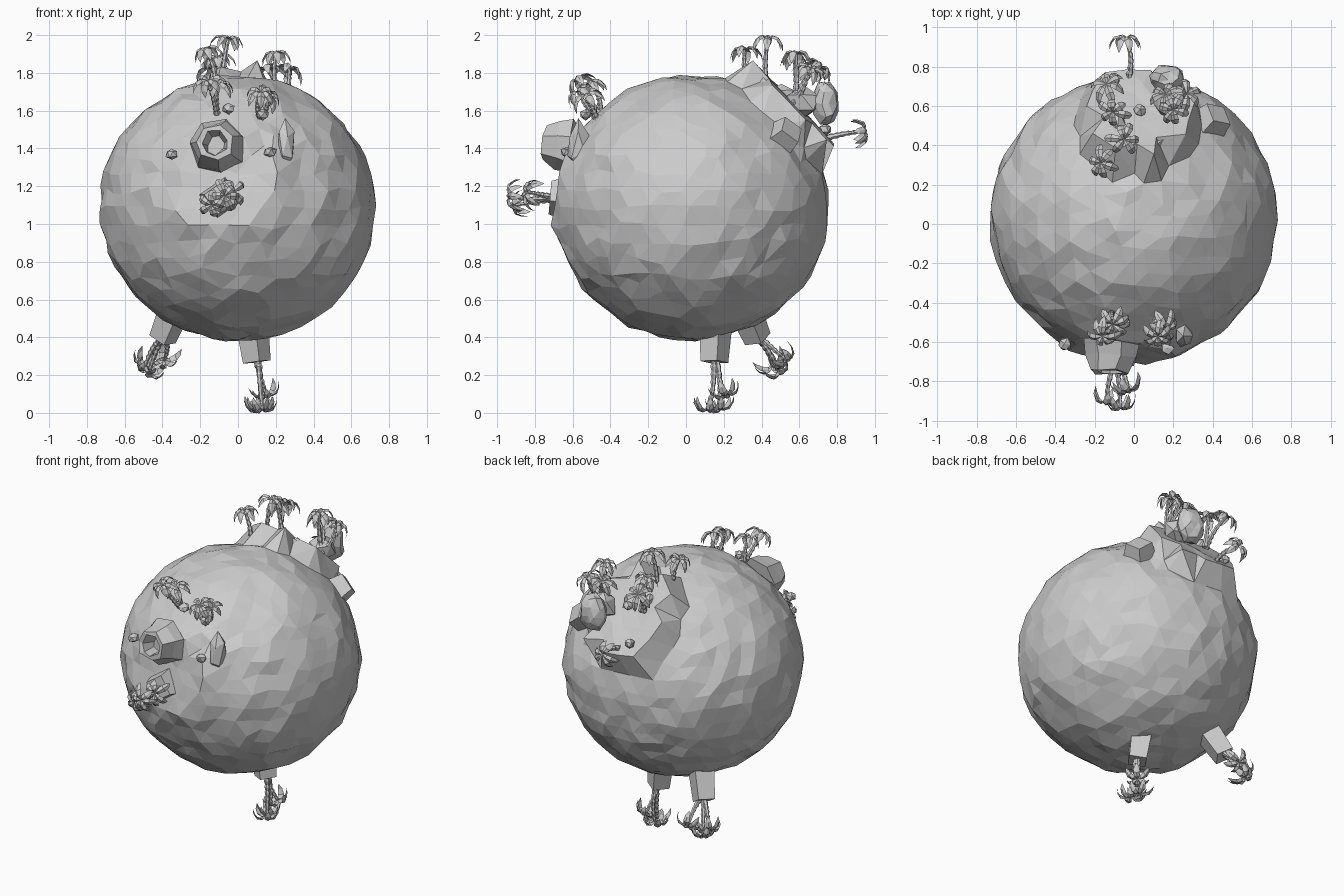
import bpy, bmesh, math, random
from mathutils import Vector

random.seed(4)
cube = bpy.data.objects.get("Cube")
if cube:
    bpy.data.objects.remove(cube)

CENTRE = Vector((0, 0.03, 1.085))


def finish(bm, name):
    """Turn a bmesh into a flat-shaded object."""
    bmesh.ops.recalc_face_normals(bm, faces=bm.faces)
    mesh = bpy.data.meshes.new(name)
    bm.to_mesh(mesh)
    bm.free()
    obj = bpy.data.objects.new(name, mesh)
    bpy.context.collection.objects.link(obj)
    return obj


def jitter(amount):
    return Vector([random.uniform(-amount, amount) for _ in range(3)])


def frame(axis):
    """Two directions at right angles to an axis."""
    side = axis.orthogonal().normalized()
    return side, axis.cross(side).normalized()


def loft(bm, rings, cap=True):
    """Skin a list of rings of points with quads."""
    loops = [[bm.verts.new(p) for p in ring] for ring in rings]
    n = len(loops[0])
    for a, b in zip(loops, loops[1:]):
        for i in range(n):
            bm.faces.new((a[i], a[(i + 1) % n], b[(i + 1) % n], b[i]))
    if cap:
        bm.faces.new(loops[0])
        bm.faces.new(loops[-1])


def ring(centre, axis, radius, sides, turn=0.0):
    u, v = frame(axis)
    angles = [turn + math.tau * i / sides for i in range(sides)]
    return [centre + radius * (u * math.cos(a) + v * math.sin(a)) for a in angles]


# Planet: faceted ball with flat raised clearings (axis, height, angle)
clearings = [
    (Vector((0.04, 0.72, 0.70)).normalized(), 0.775, 0.42),
    (Vector((-0.13, -0.97, 0.22)).normalized(), 0.69, 0.42),
]


def build_planet():
    bm = bmesh.new()
    bmesh.ops.create_icosphere(bm, subdivisions=4, radius=1)
    # Merge down to large irregular facets
    for v in bm.verts:
        v.co = (v.co + jitter(0.03)).normalized()
    bmesh.ops.remove_doubles(bm, verts=bm.verts, dist=0.085)
    for v in bm.verts:
        d = v.co.normalized()
        p = Vector((d.x * 0.73, d.y * 0.725, d.z * 0.70))
        p *= 1 + random.uniform(-0.018, 0.018)
        for axis, height, limit in clearings:
            angle = d.angle(axis)
            if angle < limit:
                p = d * (height / math.cos(angle) + random.uniform(-0.008, 0.008))
        v.co = CENTRE + p
    bmesh.ops.triangulate(bm, faces=bm.faces)
    finish(bm, "planet")


build_planet()


# Crater: lathed lip with a sunken mouth
def build_crater():
    axis = Vector((-0.08, -0.98, 0.12)).normalized()
    base = Vector((-0.11, -0.60, 1.41))
    profile = [(0, 0.15), (0.08, 0.125), (0.155, 0.10), (0.15, 0.07), (0.07, 0.05)]
    bm = bmesh.new()
    loft(bm, [[p + jitter(0.01) for p in ring(base + axis * h, axis, r, 7)]
              for h, r in profile])
    finish(bm, "crater")


build_crater()


# Rocks: squashed jittered icospheres
def rock(name, place, size, detail=1):
    bm = bmesh.new()
    bmesh.ops.create_icosphere(bm, subdivisions=detail, radius=1)
    for v in bm.verts:
        p = v.co + jitter(0.12)
        v.co = Vector(place) + Vector([a * b for a, b in zip(p, size)])
    finish(bm, name)


rock("boulder", (0.17, 0.74, 1.64), (0.09, 0.075, 0.12), 2)
rock("plateau_mound", (0.18, 0.62, 1.65), (0.09, 0.09, 0.09))
rock("plateau_stone", (-0.08, 0.51, 1.69), (0.04, 0.06, 0.05))
rock("ridge", (0.25, -0.57, 1.42), (0.05, 0.06, 0.13))
for i, (x, y, z) in enumerate([(-0.35, -0.61, 1.37), (-0.05, -0.5, 1.61),
                               (0.13, -0.53, 1.58), (0.17, -0.63, 1.38),
                               (0.03, 0.58, 1.66), (-0.1, 0.74, 1.5)]):
    rock(f"pebble_{i}", (x, y, z), (0.035, 0.035, 0.03))


# Blocks: tapered four-sided stumps running from start to end
def block(name, start, end, wide, narrow, turn=0.6):
    a, b = Vector(start), Vector(end)
    axis = (b - a).normalized()
    bm = bmesh.new()
    loft(bm, [ring(a, axis, wide, 4, turn), ring(b, axis, narrow, 4, turn)])
    finish(bm, name)


block("lower_stump", (0.07, 0.16, 0.5), (0.1, 0.15, 0.27), 0.09, 0.075)
block("side_stump", (-0.32, 0.3, 0.58), (-0.40, 0.38, 0.39), 0.09, 0.075)
block("front_ledge", (-0.09, -0.6, 1.13), (-0.09, -0.72, 1.14), 0.13, 0.09)
block("plateau_ramp", (0.07, 0.3, 1.62), (0.07, 0.43, 1.755), 0.13, 0.08)
block("plateau_corner", (0.3, 0.42, 1.38), (0.43, 0.56, 1.5), 0.13, 0.08)


# Palms: bent ringed trunk with drooping folded fronds
def palm(name, base, tip, fronds=6, reach=0.085):
    base, tip = Vector(base), Vector(tip)
    axis = (tip - base).normalized()
    u, v = frame(axis)
    bend = (u * random.uniform(-1, 1) + v * random.uniform(-1, 1)) * 0.02
    bm = bmesh.new()
    rings = []
    steps = 7
    for i in range(steps + 1):
        t = i / steps
        c = base.lerp(tip, t) + bend * math.sin(math.pi * t)
        r = 0.017 - 0.008 * t
        # A flared collar at each joint
        rings.append(ring(c, axis, r * 0.85, 6))
        if i < steps:
            rings.append(ring(c + axis * 0.014, axis, r * 1.15, 6))
    loft(bm, rings)
    start = random.uniform(0, math.tau)
    arch = [(0, 0, 0.004), (0.35, 0.016, 0.016), (0.7, 0.008, 0.021),
            (0.93, -0.022, 0.015), (1.0, -0.055, 0.002)]
    for k in range(fronds):
        a = start + math.tau * k / fronds + random.uniform(-0.25, 0.25)
        out = u * math.cos(a) + v * math.sin(a)
        side = axis.cross(out)
        length = reach * random.uniform(0.8, 1.15)
        sections = []
        for along, rise, half in arch:
            c = tip + out * along * length + axis * rise
            fold = axis * half * 0.45
            sections.append([c + side * half - fold, c + axis * 0.003,
                             c - side * half - fold, c - axis * 0.003])
        loft(bm, sections)
    finish(bm, name)


# Each grove: a shared root and the tips of its palms
groves = {
    "front_low": ((-0.09, -0.68, 1.14),
                  [(-0.14, -0.90, 1.10), (-0.07, -0.93, 1.15), (-0.03, -0.84, 1.17)]),
    "front_high": ((-0.12, -0.45, 1.58),
                   [(-0.16, -0.57, 1.76), (-0.11, -0.51, 1.74)]),
    "front_side": ((0.11, -0.47, 1.55), [(0.12, -0.57, 1.70), (0.16, -0.53, 1.68)]),
    "top_left": ((-0.12, 0.31, 1.70), [(-0.17, 0.31, 1.92)]),
    "top_tall": ((-0.08, 0.42, 1.70), [(-0.05, 0.43, 1.98)]),
    "top_back": ((-0.08, 0.58, 1.64), [(-0.14, 0.71, 1.83), (-0.11, 0.57, 1.88)]),
    "top_right": ((0.22, 0.58, 1.62),
                  [(0.20, 0.58, 1.90), (0.27, 0.66, 1.82), (0.16, 0.66, 1.82)]),
    "back": ((-0.03, 0.72, 1.45), [(-0.04, 0.94, 1.49)]),
    "lower": ((0.1, 0.15, 0.3),
              [(0.13, 0.12, 0.02), (0.15, 0.21, 0.10), (0.11, 0.17, 0.03)]),
    "side": ((-0.39, 0.37, 0.42),
             [(-0.47, 0.49, 0.22), (-0.39, 0.53, 0.28), (-0.49, 0.46, 0.25)]),
}
for grove, (root, tips) in groves.items():
    for i, tip in enumerate(tips):
        offset = jitter(0.012) if len(tips) > 1 else Vector()
        palm(f"{grove}_palm_{i}", Vector(root) + offset, tip)
